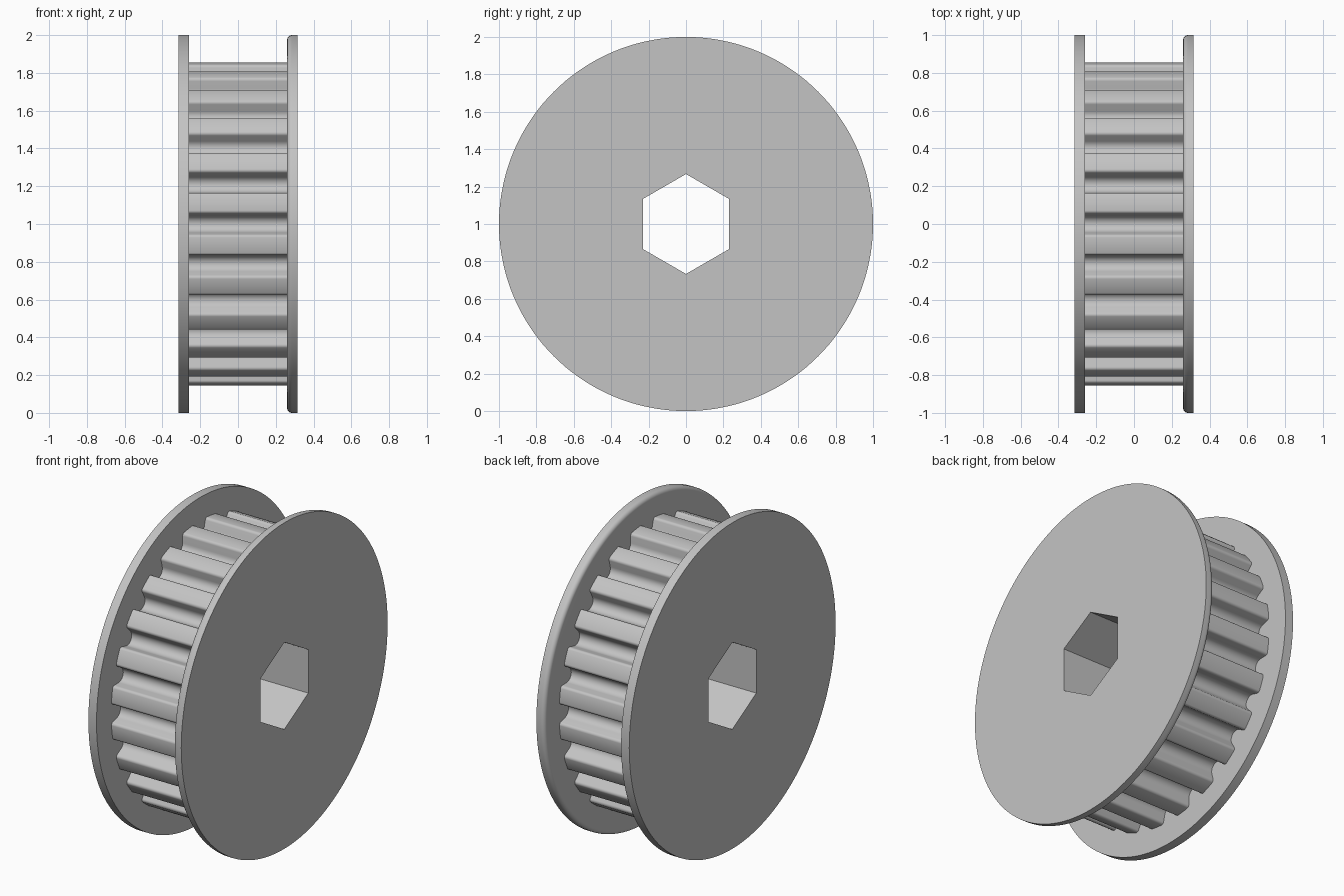
import bpy, bmesh, math
from math import sin, cos, pi, radians

if "Cube" in bpy.data.objects:
    bpy.data.objects.remove(bpy.data.objects["Cube"], do_unlink=True)

TEETH = 24
TIP_R = 0.858
HUB_X = 0.26       # half length of the toothed hub
END_X = 0.315      # half length including flanges
FLANGE_R = 1.0
BORE_R = 0.267

metal = bpy.data.materials.new("light grey metal")
metal.use_nodes = True
grey = (0.55, 0.55, 0.55, 1)
metal.diffuse_color = grey
metal.node_tree.nodes["Principled BSDF"].inputs["Base Color"].default_value = grey


def circle(radius, count, start=0.0):
    return [(radius * cos(start + 2 * pi * i / count),
             radius * sin(start + 2 * pi * i / count)) for i in range(count)]


def groove_half():
    """Half a belt groove, floor to tip: (sideways, radial) offsets."""
    floor_r, floor_c, tip_r, tip_c, steep = 0.045, 0.813, 0.018, 0.837, 75
    pts = []
    for i in range(6):                                   # round floor
        a = radians(steep * i / 5)
        pts.append((floor_r * sin(a), floor_c - floor_r * cos(a)))
    for i in range(5):                                   # rounded tooth edge
        a = radians(steep * (1 - i / 4))
        pts.append((0.0717 - tip_r * sin(a), tip_c + tip_r * cos(a)))
    return pts


def tooth_outline():
    half = groove_half()
    groove = [(-t, r) for t, r in reversed(half[1:])] + half
    polar = [(math.atan2(t, r), math.hypot(t, r)) for t, r in groove]
    polar.append((pi / TEETH, TIP_R))                    # middle of tooth tip
    return [(r * cos(a + 2 * pi * k / TEETH), r * sin(a + 2 * pi * k / TEETH))
            for k in range(TEETH) for a, r in polar]


def bored_solid(name, sections):
    """Skin (x, outline) sections along x, with a hexagonal bore through them."""
    bm = bmesh.new()

    def loop(x, outline):
        return [bm.verts.new((x, y, z + 1)) for y, z in outline]

    def skin(a, b):
        for i in range(len(a)):
            j = (i + 1) % len(a)
            bm.faces.new((a[i], a[j], b[j], b[i]))

    outer = [loop(x, o) for x, o in sections]
    hexagon = circle(BORE_R, 6, pi / 2)
    bore = [loop(sections[i][0], hexagon) for i in (0, -1)]
    for a, b in zip(outer, outer[1:]):
        skin(a, b)
    skin(*bore)
    # Flat ends between the outline and the bore
    for rim, hole in ((outer[0], bore[0]), (outer[-1], bore[1])):
        edges = [bm.edges.get((ring[i - 1], ring[i]))
                 for ring in (rim, hole) for i in range(len(ring))]
        bmesh.ops.triangle_fill(bm, use_beauty=True, edges=edges, normal=(1, 0, 0))
    bmesh.ops.recalc_face_normals(bm, faces=bm.faces)

    mesh = bpy.data.meshes.new(name)
    bm.to_mesh(mesh)
    bm.free()
    mesh.materials.append(metal)
    obj = bpy.data.objects.new(name, mesh)
    bpy.context.collection.objects.link(obj)
    bpy.ops.object.select_all(action='DESELECT')
    obj.select_set(True)
    bpy.context.view_layer.objects.active = obj
    bpy.ops.object.shade_smooth_by_angle(angle=radians(30))
    return obj


# Toothed hub
teeth = tooth_outline()
bored_solid("toothed_hub", [(-HUB_X, teeth), (HUB_X, teeth)])

# Plain flange with square edges
disc = circle(FLANGE_R, 144)
bored_solid("plain_flange", [(-END_X, disc), (-HUB_X, disc)])

# Flange with its inner edge rounded over
ROUND = 0.025
rounded = []
for i in range(7):
    a = pi / 2 * i / 6
    rounded.append((HUB_X + ROUND * (1 - sin(a)),
                    circle(FLANGE_R - ROUND * (1 - cos(a)), 144)))
bored_solid("rounded_flange", [(END_X, disc)] + rounded)
